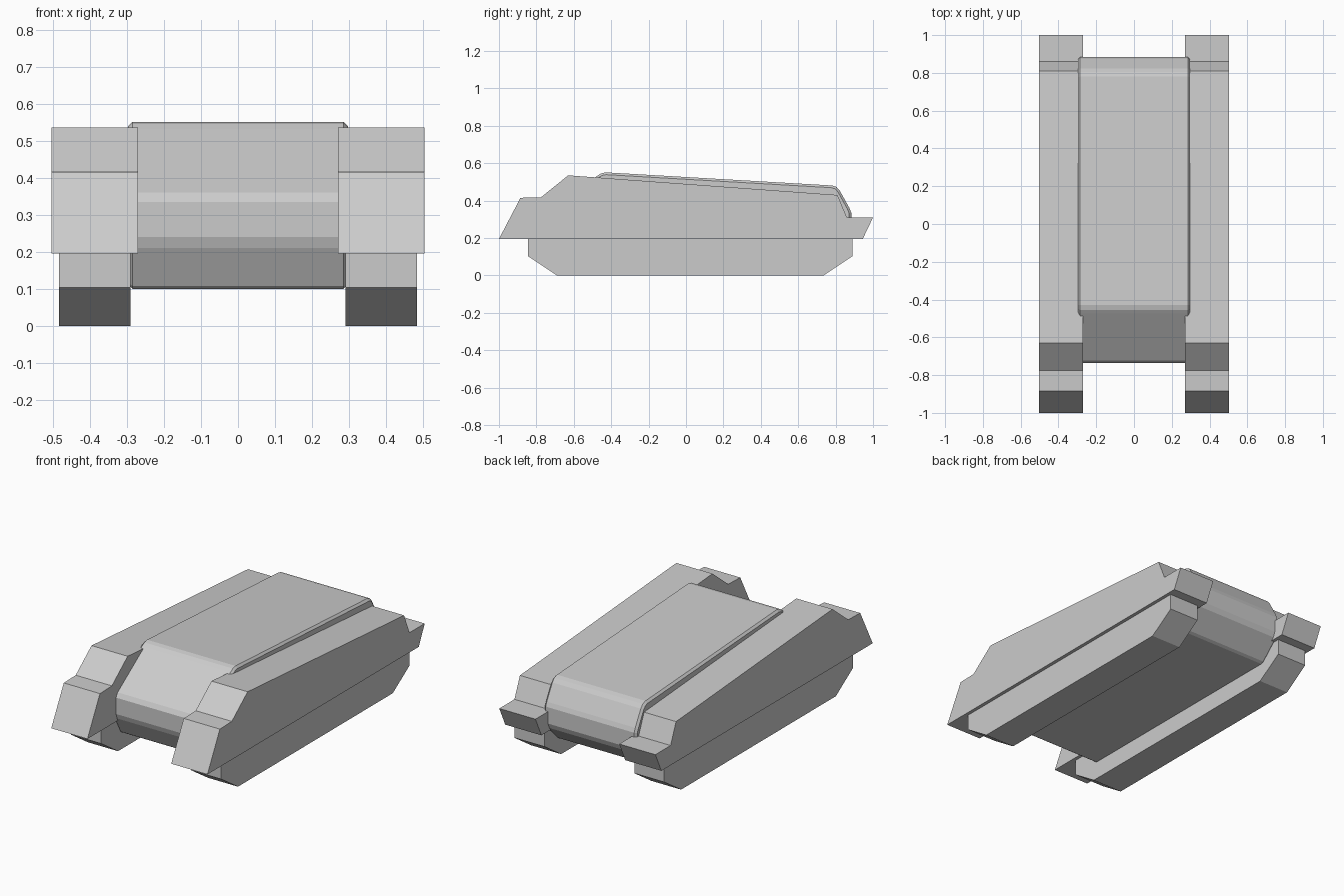
import bpy, bmesh

if "Cube" in bpy.data.objects:
    bpy.data.objects.remove(bpy.data.objects["Cube"])


def extrude_profile(name, profile, x0, x1):
    """Solid with a (y, z) side profile running from x0 to x1."""
    bm = bmesh.new()
    face = bm.faces.new([bm.verts.new((x0, y, z)) for y, z in profile])
    ext = bmesh.ops.extrude_face_region(bm, geom=[face])
    verts = [g for g in ext["geom"] if isinstance(g, bmesh.types.BMVert)]
    bmesh.ops.translate(bm, vec=(x1 - x0, 0, 0), verts=verts)
    bmesh.ops.recalc_face_normals(bm, faces=bm.faces)
    mesh = bpy.data.meshes.new(name)
    bm.to_mesh(mesh)
    bm.free()
    obj = bpy.data.objects.new(name, mesh)
    bpy.context.collection.objects.link(obj)
    return obj


# Central hull with softened nose, tail and side edges
hull_profile = [
    (-0.66, 0.10), (-0.672, 0.108), (-0.727, 0.21), (-0.737, 0.24),
    (-0.737, 0.335), (-0.722, 0.36), (-0.475, 0.532), (-0.455, 0.545),
    (-0.43, 0.551), (0.78, 0.481), (0.805, 0.473), (0.823, 0.452),
    (0.874, 0.36), (0.884, 0.335), (0.884, 0.24), (0.872, 0.21),
    (0.767, 0.108), (0.75, 0.10),
]
hull = extrude_profile("hull", hull_profile, -0.297, 0.297)
bevel = hull.modifiers.new("side_edges", "BEVEL")
bevel.width = 0.012
bevel.limit_method = "ANGLE"
bevel.angle_limit = 1.2

# Side pods over the tracks
pod_profile = [
    (-1.0, 0.195), (-0.885, 0.415), (-0.775, 0.418), (-0.63, 0.535),
    (0.81, 0.43), (0.86, 0.31), (1.0, 0.31), (0.945, 0.195),
]

# Track blocks
track_profile = [
    (-0.845, 0.20), (-0.845, 0.103), (-0.69, 0.0),
    (0.735, 0.0), (0.89, 0.103), (0.89, 0.20),
]

for side, s in (("left", -1), ("right", 1)):
    extrude_profile(side + "_side_pod", pod_profile, s * 0.27, s * 0.503)
    extrude_profile(side + "_track", track_profile, s * 0.29, s * 0.483)
